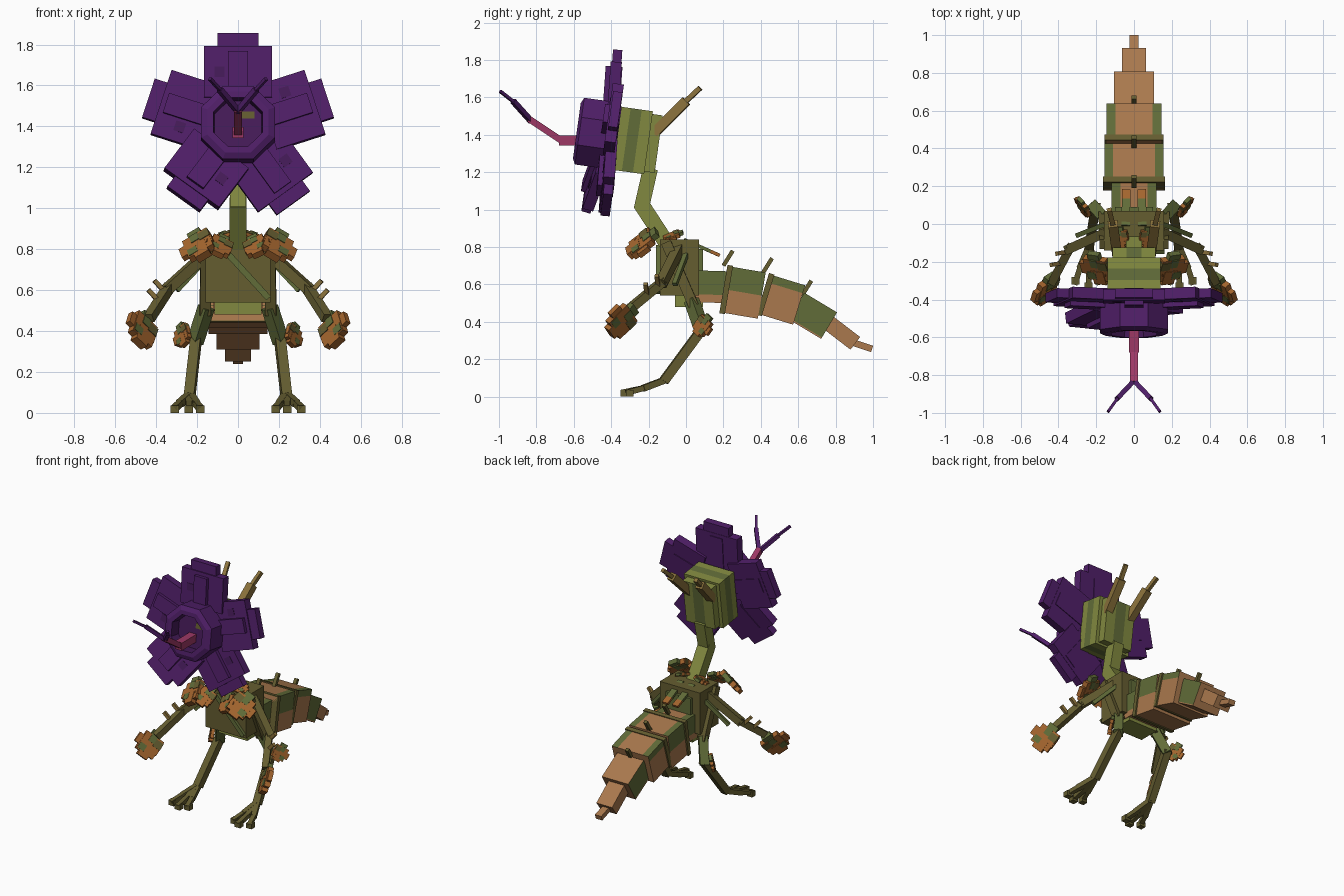
import bpy, bmesh
from math import radians, cos, sin, pi
from mathutils import Matrix, Vector

if "Cube" in bpy.data.objects:
    bpy.data.objects.remove(bpy.data.objects["Cube"])


def material(name, rgb):
    m = bpy.data.materials.new(name)
    m.use_nodes = True
    m.diffuse_color = (*rgb, 1)
    bsdf = m.node_tree.nodes["Principled BSDF"]
    bsdf.inputs["Base Color"].default_value = (*rgb, 1)
    bsdf.inputs["Roughness"].default_value = 0.9
    return m


PURPLE = material("petal purple", (0.08, 0.0135, 0.14))
DARK = material("dark purple", (0.06, 0.011, 0.10))
PINK = material("tongue pink", (0.34, 0.04, 0.13))
LIGHT = material("light green", (0.22, 0.25, 0.05))
GREEN = material("leaf green", (0.12, 0.15, 0.04))
OLIVE = material("olive bark", (0.13, 0.11, 0.03))
TAN = material("tail tan", (0.40, 0.19, 0.075))
ORANGE = material("leaf orange", (0.37, 0.13, 0.027))
HORN = material("horn mustard", (0.26, 0.17, 0.045))


def finish(name, bm, mats):
    mesh = bpy.data.meshes.new(name)
    bmesh.ops.recalc_face_normals(bm, faces=bm.faces)
    bm.to_mesh(mesh)
    bm.free()
    for m in mats:
        mesh.materials.append(m)
    ob = bpy.data.objects.new(name, mesh)
    bpy.context.collection.objects.link(ob)
    return ob


def block(name, frame, size, mats, centre=(0, 0, 0), cuts=(), rule=None):
    """Box in a frame; optional cuts (axis, position) and a colour rule."""
    bm = bmesh.new()
    bmesh.ops.create_cube(bm, size=1)
    bmesh.ops.scale(bm, vec=size, verts=bm.verts)
    for axis, pos in cuts:
        n = Vector((axis == 0, axis == 1, axis == 2))
        bmesh.ops.bisect_plane(bm, geom=bm.verts[:] + bm.edges[:] + bm.faces[:],
                               plane_co=n * pos, plane_no=n)
    if rule:
        for f in bm.faces:
            f.material_index = rule(f.calc_center_median(), f.normal)
    bm.transform(frame @ Matrix.Translation(centre))
    return finish(name, bm, mats if isinstance(mats, list) else [mats])


def beam_frame(p, q):
    p, q = Vector(p), Vector(q)
    rot = (q - p).to_track_quat('Y', 'Z').to_matrix().to_4x4()
    return Matrix.Translation((p + q) / 2) @ rot, (q - p).length


def beam(name, p, q, w, h, mats, cuts=(), rule=None):
    frame, length = beam_frame(p, q)
    return block(name, frame, (w, length, h), mats, cuts=cuts, rule=rule)


def chain(name, points, widths, mats, side=1):
    pts = [Vector((x * side, y, z)) for x, y, z in points]
    for i, w in enumerate(widths):
        d = (pts[i + 1] - pts[i]).normalized() * w * 0.3
        beam(f"{name}_{i + 1}", pts[i] - d, pts[i + 1] + d, w, w,
             mats[i % len(mats)])


def tilt(x, y, z):
    return Matrix.Rotation(radians(z), 4, 'Z') @ Matrix.Rotation(radians(y), 4, 'Y') \
        @ Matrix.Rotation(radians(x), 4, 'X')


def leaf(name, place, rot, s, side=1):
    """Stepped, mottled leaf lying in its local XZ plane."""
    flip = Matrix.Diagonal((side, 1, 1, 1))
    frame = flip @ Matrix.Translation(place) @ rot @ flip
    parts = [((0, 0, 0), (1.1, 0.3, 1.1), ORANGE), ((0, 0, 0.1), (0.55, 0.26, 1.45), GREEN),
             ((0, 0, -0.4), (0.6, 0.34, 0.7), ORANGE),
             ((0.1, 0, 0), (1.4, 0.24, 0.55), ORANGE),
             ((-0.35, 0, 0.25), (0.45, 0.36, 0.4), OLIVE),
             ((0.05, 0, 0.35), (0.35, 0.36, 0.4), GREEN),
             ((0.3, 0, -0.3), (0.4, 0.36, 0.35), GREEN)]
    for i, (c, size, m) in enumerate(parts):
        c = (c[0] * side, c[1], c[2])
        block(f"{name}_{i + 1}", frame, Vector(size) * s, m, Vector(c) * s)


I = Matrix.Identity(4)

# Torso and hips
block("torso", I, (0.32, 0.21, 0.30), OLIVE, (0, -0.035, 0.69))
block("hips", I, (0.23, 0.15, 0.08), LIGHT, (0, 0.015, 0.52))
block("back_plate", I, (0.20, 0.06, 0.24), GREEN, (0, 0.06, 0.67))
beam("chest_vine", (-0.07, -0.145, 0.80), (0.15, -0.145, 0.56), 0.03, 0.03, GREEN)

# Tapering tail: start, end, width, height, green from this share of height up,
# tan share of the top
tail = [((0.05, 0.59), (0.22, 0.585), 0.24, 0.17, -0.25, 0.3),
        ((0.20, 0.575), (0.405, 0.54), 0.31, 0.25, 0.0, 0.36),
        ((0.41, 0.55), (0.605, 0.49), 0.29, 0.22, 0.3, 0.34),
        ((0.59, 0.485), (0.765, 0.38), 0.21, 0.165, -0.45, 0.49),
        ((0.755, 0.40), (0.905, 0.285), 0.125, 0.085, 0.49, 0.49),
        ((0.89, 0.29), (0.995, 0.255), 0.05, 0.035, 0.49, 0.49)]
for i, (a, b, w, h, low, top) in enumerate(tail):
    def rule(c, n, w=w, h=h, low=low, top=top):
        if abs(n.x) > 0.5:
            return int(low < 0.4 and c.z > low * h)
        return int(top < 0.4 and n.z > 0.5 and abs(c.x) > w * top)
    beam(f"tail_{i + 1}", (0, *a), (0, *b), w, h, [TAN, GREEN],
         [(2, low * h), (0, w * top), (0, -w * top)], rule)
    if i in (1, 2):
        frame, length = beam_frame((0, *a), (0, *b))
        block(f"tail_rim_{i}", frame, (w + 0.02, 0.03, h + 0.012), OLIVE,
              (0, -length / 2 + 0.015, 0))
for i, (y, z) in enumerate([(0.20, 0.70), (0.41, 0.66), (0.62, 0.54)]):
    beam(f"tail_spine_{i + 1}", (0, y, z), (0, y + 0.05, z + 0.08), 0.025, 0.022, OLIVE)

# Neck and striped head
beam("neck_lower", (0, -0.09, 0.80), (0, -0.24, 1.03), 0.085, 0.085, LIGHT)
beam("neck_upper", (0, -0.24, 1.00), (0, -0.19, 1.22), 0.08, 0.08, LIGHT)
head = Matrix.Translation((0, -0.255, 1.365)) @ Matrix.Rotation(radians(-8), 4, 'X')
block("head", head, (0.28, 0.17, 0.34), [LIGHT, GREEN], (0, -0.03, 0),
      [(1, -0.035), (1, 0.025)], lambda c, n: int(abs(c.y + 0.005) < 0.03))
block("head_back", head, (0.23, 0.06, 0.31), [LIGHT, GREEN], (0, 0.08, 0),
      [(0, -0.04), (0, 0.04)], lambda c, n: int(abs(c.x) < 0.04))

# Flower: five stepped petals, each with its own lean, around an eight-sided mouth
flower = Matrix.Translation((0, -0.43, 1.40)) @ Matrix.Rotation(radians(-8), 4, 'X')
for i, lean in enumerate((4, 0, -3, 10, 0)):
    f = flower @ Matrix.Translation((0, 0.03, 0)) @ Matrix.Rotation(radians(72 * i), 4, 'Y') \
        @ Matrix.Rotation(radians(lean), 4, 'X')
    block(f"petal_{i + 1}_wide", f, (0.33, 0.06, 0.25), PURPLE, (0, 0, 0.27))
    block(f"petal_{i + 1}_tip", f, (0.20, 0.05, 0.38), PURPLE, (0, 0.003, 0.27))
    block(f"petal_{i + 1}_ridge", f, (0.10, 0.09, 0.26), PURPLE, (0, -0.01, 0.24))
    block(f"petal_{i + 1}_spot", f, (0.05, 0.006, 0.05), DARK, (-0.09, -0.03, 0.27))

bm = bmesh.new()
rings = []
for r, y in ((0.18, 0.04), (0.18, -0.14), (0.15, -0.155), (0.12, -0.155), (0.115, -0.08)):
    r /= cos(pi / 8)
    rings.append([bm.verts.new((r * cos((k + 0.5) * pi / 4), y, r * sin((k + 0.5) * pi / 4)))
                  for k in range(8)])
for j, (a, b) in enumerate(zip(rings, rings[1:])):
    for k in range(8):
        n = (k + 1) % 8
        bm.faces.new((a[k], a[n], b[n], b[k])).material_index = int(j == 3)
bm.faces.new(rings[0])
bm.faces.new(rings[-1]).material_index = 1
bm.transform(flower)
finish("flower_mouth", bm, [PURPLE, DARK])
block("mouth_spot", flower, (0.06, 0.006, 0.035), OLIVE, (0.05, -0.083, 0.045))

# Forked tongue
beam("tongue_base", (0, -0.44, 1.37), (0, -0.68, 1.37), 0.055, 0.055, PINK)
beam("tongue_middle", (0, -0.66, 1.365), (0, -0.84, 1.485), 0.04, 0.035, PINK)

for side, word in ((1, "left"), (-1, "right")):
    chain(f"{word}_tongue_fork", [(0, -0.83, 1.475), (0.085, -0.92, 1.575), (0.135, -0.99, 1.63)],
          [0.026, 0.016], [PURPLE], side)
    # Horns
    chain(f"{word}_horn", [(0.09, -0.16, 1.42), (0.11, -0.01, 1.57), (0.13, 0.07, 1.645)],
          [0.052, 0.026], [HORN], side)
    # Arms with thorns and leafy hands
    chain(f"{word}_arm", [(0.14, -0.04, 0.79), (0.34, -0.13, 0.61), (0.43, -0.30, 0.47)],
          [0.05, 0.045], [OLIVE], side)
    for i, t in enumerate((0.1, 0.45)):
        p = Vector((0.345, -0.13, 0.60)).lerp(Vector((0.43, -0.30, 0.47)), t)
        q = p + Vector((0.055, -0.01, 0.06))
        p.x, q.x = p.x * side, q.x * side
        beam(f"{word}_arm_thorn_{i + 1}", p, q, 0.022, 0.022, HORN)
    beam(f"{word}_arm_root", (0.15 * side, 0.0, 0.76), (0.30 * side, -0.06, 0.60), 0.025, 0.025, GREEN)
    leaf(f"{word}_hand", (0.465, -0.345, 0.405), tilt(-28, -38, -32), 0.125, side)
    # Collar leaves
    leaf(f"{word}_shoulder_leaf", (0.19, -0.235, 0.82), tilt(-47, 30, 8), 0.125, side)
    leaf(f"{word}_collar_leaf", (0.085, -0.245, 0.815), tilt(-50, -25, -5), 0.095, side)
    leaf(f"{word}_nape_leaf", (0.07, -0.07, 0.86), tilt(-70, 20, 0), 0.07, side)
    beam(f"{word}_back_frond", (0.045 * side, -0.01, 0.84), (0.04 * side, 0.18, 0.755), 0.045, 0.018,
         [GREEN, ORANGE], [(1, 0.05)], lambda c, n: int(c.y > 0.05))
    # Legs with leafy knees and three splayed toes
    chain(f"{word}_leg", [(0.155, -0.10, 0.81), (0.16, 0.035, 0.50), (0.205, 0.085, 0.36),
                          (0.235, -0.11, 0.095)],
          [0.055, 0.06, 0.05], [OLIVE, GREEN, OLIVE], side)
    leaf(f"{word}_knee_leaf", (0.27, 0.09, 0.38), tilt(-15, 35, 45), 0.08, side)
    for i, (x, y) in enumerate(((0.185, -0.31), (0.24, -0.34), (0.31, -0.31))):
        middle = (0.24 + (x - 0.24) * 0.6, -0.22, 0.048)
        chain(f"{word}_toe_{i + 1}", [(0.235, -0.11, 0.09), middle, (x, y, 0.023)],
              [0.034, 0.03], [OLIVE], side)
        block(f"{word}_toe_tip_{i + 1}", Matrix.Translation((x * side, y, 0.023)),
              (0.042, 0.04, 0.036), OLIVE, (0, 0.01, -0.005))
